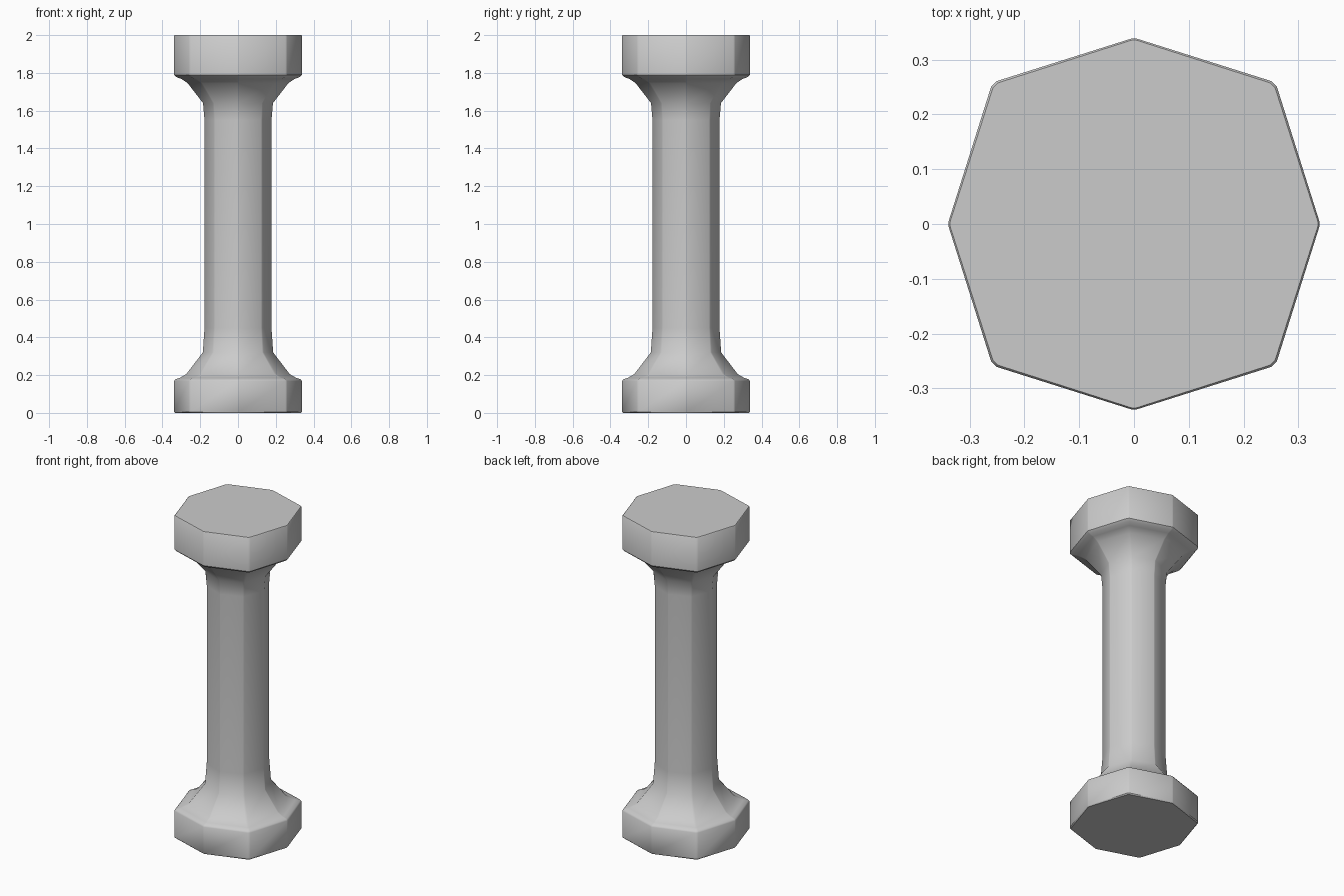
import bpy, bmesh, math

if "Cube" in bpy.data.objects:
    bpy.data.objects.remove(bpy.data.objects["Cube"])

stone = bpy.data.materials.new("pale grey stone")
stone.diffuse_color = (0.6, 0.6, 0.6, 1)
stone.use_nodes = True
stone.node_tree.nodes["Principled BSDF"].inputs["Base Color"].default_value = stone.diffuse_color

# profile: (height, radius on the axes, half-width at the diagonals, corner rounding)
profile = [
    (0.0, 0.335, 0.253, 0.006), (0.006, 0.34, 0.258, 0.007),
    (0.168, 0.34, 0.258, 0.007), (0.178, 0.333, 0.252, 0.007),
    (0.185, 0.31, 0.232, 0.007), (0.205, 0.275, 0.200, 0.007),
    (0.32, 0.187, 0.134, 0.006), (0.45, 0.178, 0.127, 0.005),
    (1.55, 0.178, 0.127, 0.005), (1.64, 0.186, 0.133, 0.006),
    (1.745, 0.267, 0.195, 0.007), (1.768, 0.300, 0.225, 0.007),
    (1.778, 0.328, 0.248, 0.007), (1.79, 0.34, 0.258, 0.007),
    (1.996, 0.34, 0.258, 0.007), (2.0, 0.337, 0.255, 0.007),
]

bm = bmesh.new()


def ring(z, r, d, c):
    """Octagon with slightly softened corners."""
    verts = []
    quarter = [(r - c * 0.15, c * 0.5), (d + c * 0.4, d - c),
               (d - c, d + c * 0.4), (c * 0.5, r - c * 0.15)]
    for k in range(4):
        for x, y in quarter:
            for _ in range(k):
                x, y = -y, x
            verts.append(bm.verts.new((x, y, z)))
    return verts


# column with flared base and capital
rings = [ring(*p) for p in profile]
for a, b in zip(rings, rings[1:]):
    n = len(a)
    for i in range(n):
        j = (i + 1) % n
        bm.faces.new((a[i], a[j], b[j], b[i]))
bm.faces.new(rings[-1])
bm.faces.new(list(reversed(rings[0])))
bmesh.ops.recalc_face_normals(bm, faces=bm.faces[:])

mesh = bpy.data.meshes.new("column")
bm.to_mesh(mesh)
bm.free()
mesh.materials.append(stone)
column = bpy.data.objects.new("column", mesh)
bpy.context.collection.objects.link(column)
bpy.context.view_layer.objects.active = column
column.select_set(True)
bpy.ops.object.shade_smooth_by_angle(angle=math.radians(40))
